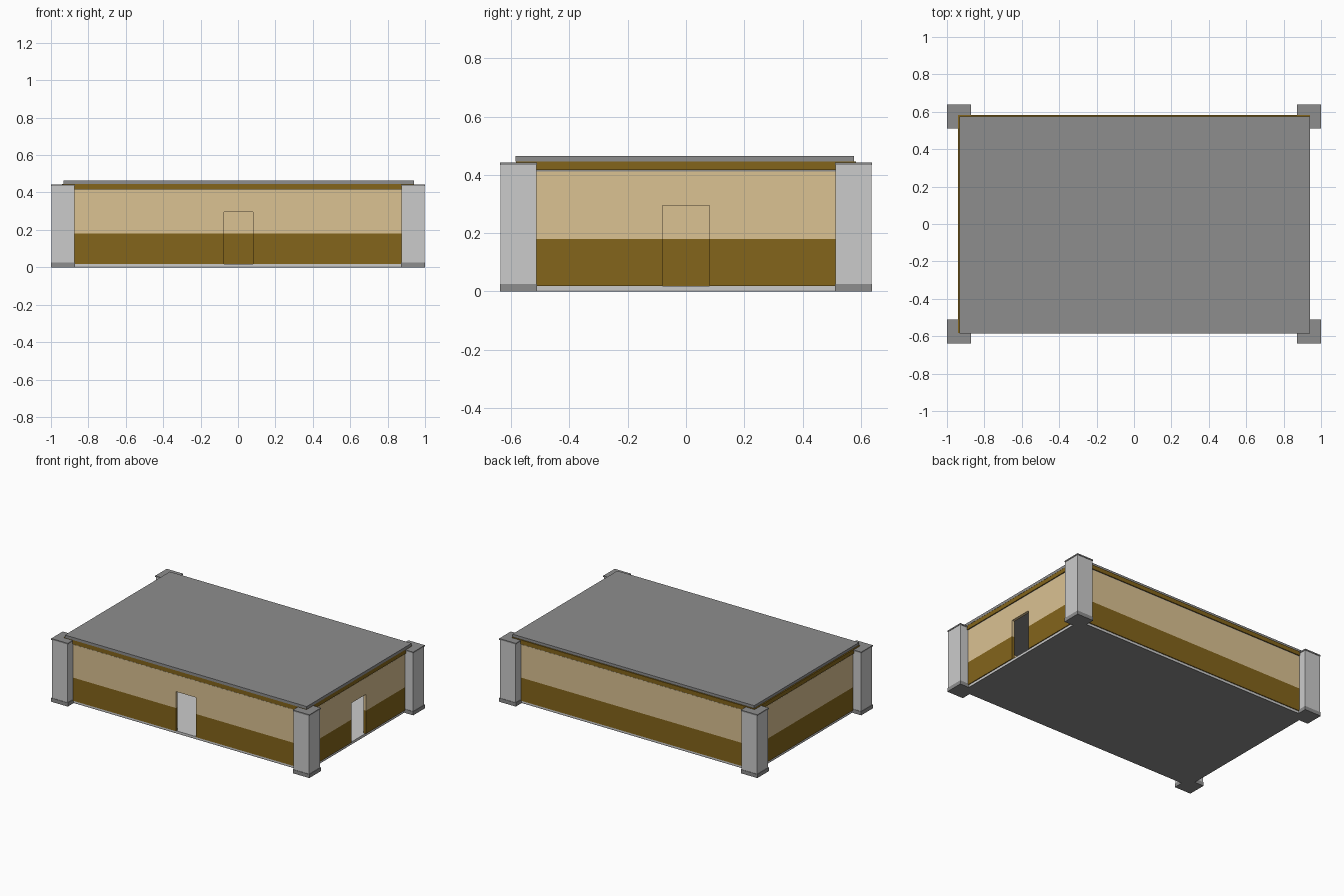
import bpy

if "Cube" in bpy.data.objects:
    bpy.data.objects.remove(bpy.data.objects["Cube"])


def material(name, rgb):
    m = bpy.data.materials.new(name)
    m.diffuse_color = (*rgb, 1)
    m.use_nodes = True
    m.node_tree.nodes["Principled BSDF"].inputs["Base Color"].default_value = m.diffuse_color
    return m


DARK = material("dark_grey", (0.27, 0.27, 0.27))
TAN = material("tan_paint", (0.708, 0.539, 0.288))
BROWN = material("brown_paint", (0.229, 0.128, 0.011))


def box(name, x, y, z, mat=None):
    """Box from (min, max) ranges."""
    bpy.ops.mesh.primitive_cube_add(size=1)
    o = bpy.context.object
    o.name = name
    for v in o.data.vertices:
        v.co = [(r[0] + r[1]) / 2 + c * (r[1] - r[0])
                for c, r in zip(v.co, (x, y, z))]
    if mat:
        o.data.materials.append(mat)
    return o


def slab(name, inset, z, mat=None):
    """Slab following the wall outline, inset from it."""
    w, d = W - inset, D - inset
    return box(name, (-w, w), (-d, d), z, mat)


W, D, T = 0.936, 0.579, 0.02      # wall half width, half depth, thickness
FLOOR, DADO, CEIL, TOP = 0.018, 0.18, 0.412, 0.446

# cutters: room interior and the two doorways
room = slab("room_cutter", T, (-0.5, 1))
front_door = box("front_door_cutter", (-0.076, 0.08), (-0.8, -0.4), (-0.5, 0.295))
side_door = box("side_door_cutter", (0.7, 1.2), (-0.08, 0.08), (-0.5, 0.295))


def wall_ring(name, inset, z, mat, cutters):
    o = slab(name, inset, z, mat)
    for c in cutters:
        mod = o.modifiers.new("cut", "BOOLEAN")
        mod.operation = "DIFFERENCE"
        mod.solver = "EXACT"
        mod.object = c
        bpy.context.view_layer.objects.active = o
        bpy.ops.object.modifier_apply(modifier=mod.name)


# two-tone walls and the slightly projecting top band
wall_ring("lower_wall", 0, (FLOOR, DADO), BROWN, (room, front_door, side_door))
wall_ring("upper_wall", 0, (DADO, CEIL), TAN, (room, front_door, side_door))
wall_ring("top_band", -0.005, (0.417, TOP), BROWN, (room,))
for c in (room, front_door, side_door):
    bpy.data.objects.remove(c)

# foundation, floor, ceiling and roof slabs
slab("foundation", 0.006, (0, 0.004), DARK)
slab("floor", 0.006, (0.004, FLOOR))
slab("ceiling", 0.001, (CEIL, 0.417), DARK)
box("roof", (-0.932, 0.942), (-0.585, 0.576), (TOP, 0.465), DARK)

# corner pillars with base and cap
for side, sx in (("left", -1), ("right", 1)):
    for end, sy in (("front", -1), ("back", 1)):
        cx, cy = sx * 0.936, sy * 0.575

        def block(part, half, z, mat=None):
            box(f"{end}_{side}_pillar_{part}", (cx - half, cx + half),
                (cy - half, cy + half), z, mat)

        block("base", 0.064, (0, 0.026), DARK)
        block("shaft", 0.061, (0.026, 0.434))
        block("cap", 0.064, (0.434, 0.443), DARK)
